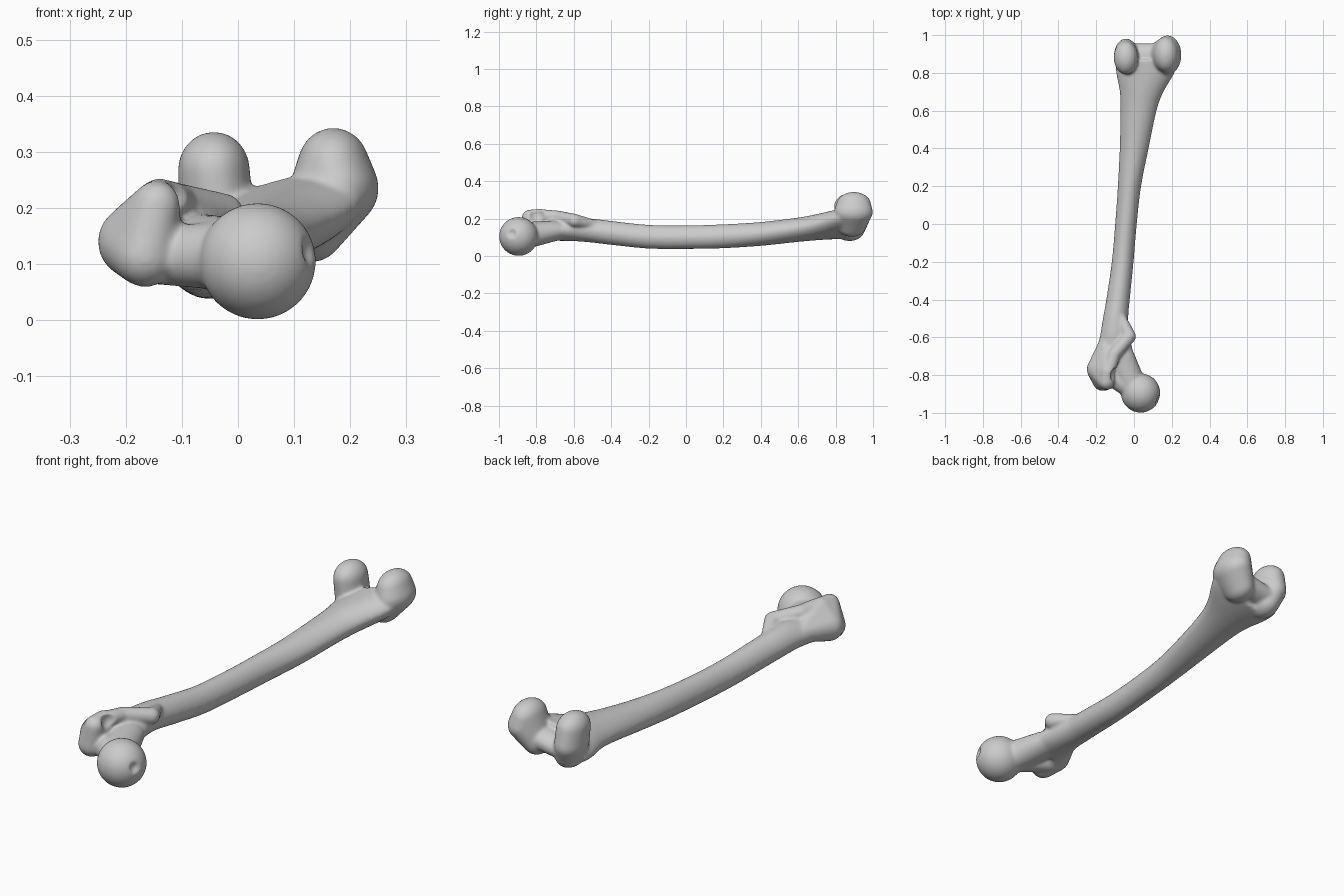
import bpy, bmesh, math
from mathutils import Vector

if "Cube" in bpy.data.objects:
    bpy.data.objects.remove(bpy.data.objects["Cube"])

bm = bmesh.new()


def hull(*balls):
    """Convex skin around ellipsoids given as (x, y, z, radius or (rx, ry, rz))."""
    part = bmesh.new()
    for x, y, z, r in balls:
        r = Vector(r if isinstance(r, tuple) else (r, r, r))
        ball = bmesh.ops.create_icosphere(part, subdivisions=4, radius=1)
        for v in ball["verts"]:
            v.co = v.co * r + Vector((x, y, z))
    if len(balls) > 1:
        pts = [v.co.copy() for v in part.verts]
        part.clear()
        for p in pts:
            part.verts.new(p)
        res = bmesh.ops.convex_hull(part, input=part.verts[:])
        junk = set(res["geom_interior"]) | set(res["geom_unused"])
        bmesh.ops.delete(part, geom=[v for v in junk if isinstance(v, bmesh.types.BMVert)],
                         context="VERTS")
    add(part)


def add(part):
    bmesh.ops.recalc_face_normals(part, faces=part.faces[:])
    tmp = bpy.data.meshes.new("tmp")
    part.to_mesh(tmp)
    part.free()
    bm.from_mesh(tmp)
    bpy.data.meshes.remove(tmp)


def catmull(a, b, c, d, t):
    return 0.5 * (2 * b + (c - a) * t + (2 * a - 5 * b + 4 * c - d) * t * t
                  + (3 * b - a - 3 * c + d) * t ** 3)


# Shaft: y, left x, right x, bottom z, top z, sideways tilt
RINGS = [
    (-0.72, -0.215, 0.005, 0.082, 0.19, 0),
    (-0.60, -0.182, -0.02, 0.08, 0.205, 0),
    (-0.50, -0.165, -0.03, 0.072, 0.20, 0),
    (-0.40, -0.147, -0.022, 0.06, 0.188, 0),
    (-0.20, -0.118, -0.002, 0.04, 0.167, 0),
    (0.00, -0.10, 0.015, 0.038, 0.164, 0),
    (0.20, -0.086, 0.038, 0.042, 0.17, 0.02),
    (0.40, -0.076, 0.078, 0.055, 0.182, 0.06),
    (0.60, -0.072, 0.12, 0.077, 0.205, 0.12),
    (0.70, -0.076, 0.157, 0.088, 0.222, 0.18),
    (0.80, -0.095, 0.215, 0.10, 0.24, 0.24),
    (0.87, -0.10, 0.235, 0.11, 0.25, 0.26),
]
shaft = bmesh.new()
loops, N, STEPS = [], 40, 6
for i in range(len(RINGS) - 1):
    quad = [RINGS[max(0, min(len(RINGS) - 1, i + k))] for k in (-1, 0, 1, 2)]
    last = i == len(RINGS) - 2
    for s in range(STEPS + last):
        y, xl, xr, zb, zt, tilt = [catmull(*q, s / STEPS) for q in zip(*quad)]
        loop = []
        for k in range(N):
            c, sn = math.cos(2 * math.pi * k / N), math.sin(2 * math.pi * k / N)
            dx = (xr - xl) / 2 * c * (1 - 0.12 * max(0, sn))
            loop.append(shaft.verts.new(((xl + xr) / 2 + dx, y,
                                         (zb + zt) / 2 + (zt - zb) / 2 * sn + tilt * dx)))
        loops.append(loop)
for a, b in zip(loops, loops[1:]):
    for k in range(N):
        shaft.faces.new((a[k], a[(k + 1) % N], b[(k + 1) % N], b[k]))
shaft.faces.new(loops[0])
shaft.faces.new(loops[-1])
add(shaft)

# Ball head and neck
hull((0.035, -0.895, 0.105, 0.104))
hull((-0.005, -0.86, 0.11, 0.072), (-0.07, -0.71, 0.135, (0.075, 0.075, 0.055)))
hull((-0.16, -0.78, 0.115, 0.05), (-0.02, -0.86, 0.115, 0.062))

# Greater trochanter
hull((-0.185, -0.77, 0.14, 0.065), (-0.165, -0.828, 0.115, 0.056),
     (-0.145, -0.835, 0.205, 0.043), (-0.14, -0.78, 0.217, 0.036),
     (-0.145, -0.63, 0.15, 0.04))

# Crest running down to the lesser trochanter
hull((-0.135, -0.79, 0.218, 0.034), (-0.105, -0.69, 0.21, 0.034))
hull((-0.105, -0.69, 0.21, 0.034), (-0.025, -0.595, 0.19, 0.036))
hull((-0.025, -0.595, 0.19, 0.036), (-0.075, -0.48, 0.165, 0.025))

# Condyles with the trochlea between them
hull((-0.043, 0.88, 0.268, (0.064, 0.088, 0.068)), (-0.042, 0.89, 0.20, (0.064, 0.092, 0.07)),
     (-0.025, 0.875, 0.14, (0.058, 0.08, 0.06)))
hull((0.17, 0.897, 0.275, (0.064, 0.092, 0.068)), (0.178, 0.895, 0.235, (0.073, 0.104, 0.07)),
     (0.13, 0.885, 0.165, (0.06, 0.08, 0.062)))
hull((-0.02, 0.885, 0.16, (0.05, 0.072, 0.045)), (0.14, 0.885, 0.19, (0.05, 0.072, 0.055)))

mesh = bpy.data.meshes.new("femur")
bm.to_mesh(mesh)
bm.free()
femur = bpy.data.objects.new("femur", mesh)
bpy.context.collection.objects.link(femur)
bpy.context.view_layer.objects.active = femur
femur.select_set(True)


def modify(kind, **props):
    m = femur.modifiers.new(kind.lower(), kind)
    for key, val in props.items():
        setattr(m, key, val)
    bpy.ops.object.modifier_apply(modifier=m.name)


def dent(loc, radius):
    bpy.ops.mesh.primitive_ico_sphere_add(subdivisions=4, radius=radius, location=loc)
    cutter = bpy.context.object
    cutter.name, cutter.hide_render = "dent_cutter", True
    bpy.context.view_layer.objects.active = femur
    modify("BOOLEAN", operation="DIFFERENCE", object=cutter, solver="EXACT")
    bpy.data.objects.remove(cutter)


# Fuse the parts, press in the hollows, then smooth the joins
modify("REMESH", mode="VOXEL", voxel_size=0.006)
dent((0.145, -0.94, 0.125), 0.032)      # pit in the head
dent((-0.085, -0.80, 0.225), 0.042)     # hollow behind the neck
modify("REMESH", mode="VOXEL", voxel_size=0.006)
modify("SMOOTH", factor=0.5, iterations=12)
for p in femur.data.polygons:
    p.use_smooth = True
